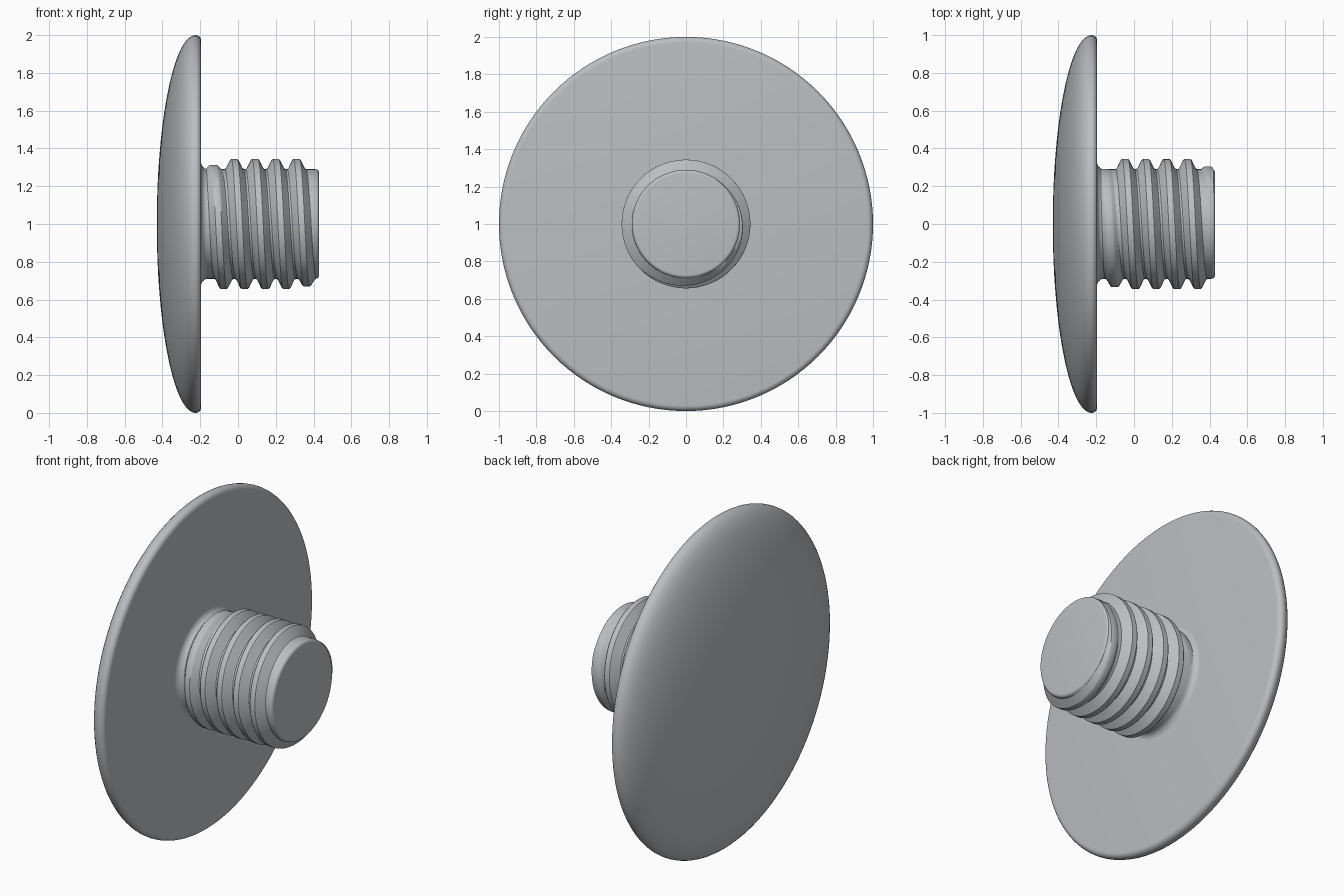
import bpy
import bmesh
from math import sin, cos, pi, radians

cube = bpy.data.objects.get("Cube")
if cube:
    bpy.data.objects.remove(cube, do_unlink=True)

metal = bpy.data.materials.new("grey metal")
metal.use_nodes = True
GREY = (0.50, 0.52, 0.54, 1.0)
metal.diffuse_color = GREY
metal.node_tree.nodes["Principled BSDF"].inputs["Base Color"].default_value = GREY

AXIS_Z = 1.0


def on_axis(x, r, a):
    """Point at radius r around the x axis; a runs from +z towards -y."""
    return (x, -r * sin(a), AXIS_Z + r * cos(a))


def sweep(name, rings, closed, sharp=35):
    """Skin a list of equally long point rings."""
    bm = bmesh.new()
    rows = [[bm.verts.new(p) for p in ring] for ring in rings]
    count = len(rows[0])
    for r0, r1 in zip(rows, rows[1:]):
        for i in range(count if closed else count - 1):
            j = (i + 1) % count
            bm.faces.new((r0[i], r0[j], r1[j], r1[i]))
    bmesh.ops.remove_doubles(bm, verts=bm.verts, dist=1e-5)
    bmesh.ops.recalc_face_normals(bm, faces=bm.faces)
    mesh = bpy.data.meshes.new(name)
    bm.to_mesh(mesh)
    bm.free()
    mesh.materials.append(metal)
    obj = bpy.data.objects.new(name, mesh)
    bpy.context.collection.objects.link(obj)
    bpy.ops.object.select_all(action="DESELECT")
    obj.select_set(True)
    bpy.context.view_layer.objects.active = obj
    bpy.ops.object.shade_smooth_by_angle(angle=radians(sharp))
    return obj


def lathe(name, profile, steps):
    rings = [[on_axis(x, r, 2 * pi * i / steps) for i in range(steps)]
             for x, r in profile]
    return sweep(name, rings, True)


def arc(cx, cr, rx, rr, start, end, n):
    """Elliptical arc in the (x, radius) plane, angles in degrees."""
    angles = [radians(start + (end - start) * i / n) for i in range(n + 1)]
    return [(cx + rx * cos(t), cr + rr * sin(t)) for t in angles]


# Domed head: shallow dome, rounded rim, flat underside
dome = arc(-0.225, 0, 0.205, 1.0, 180, 90, 28)
rim = arc(-0.225, 0.97, 0.03, 0.03, 90, 0, 6)
lathe("head", dome + rim[1:] + [(-0.195, 0.0)], 128)

# Plain shank: fillet at the head, softened tip, flat end
fillet = arc(-0.16, 0.33, 0.036, 0.04, 180, 270, 6)
tip = arc(0.41, 0.272, 0.019, 0.018, 90, 0, 6)
lathe("shank", fillet + tip + [(0.429, 0.0)], 96)

# Single helical thread ridge, fading into the shank at both ends
PITCH = 0.11
START, END = -0.17, 0.415
CREST_AT_TOP = -0.02
HEIGHT = 0.054
SECTION = [(-0.054, -0.12), (-0.048, 0.04), (-0.041, 0.16), (-0.022, 0.9),
           (-0.016, 1.0), (0.016, 1.0), (0.022, 0.9), (0.041, 0.16),
           (0.048, 0.04), (0.054, -0.12)]
steps = 512
rings = []
for i in range(steps + 1):
    x = START + (END - START) * i / steps
    a = 2 * pi * (x - CREST_AT_TOP) / PITCH
    fade = max(0.0, min(1.0, (x - START) / 0.08, (END - x) / 0.065))
    drop = 0.008 * (1 - fade)
    rings.append([on_axis(min(x + dx, 0.42), 0.29 + HEIGHT * h * fade - drop, a)
                  for dx, h in SECTION])
sweep("thread", rings, False)
